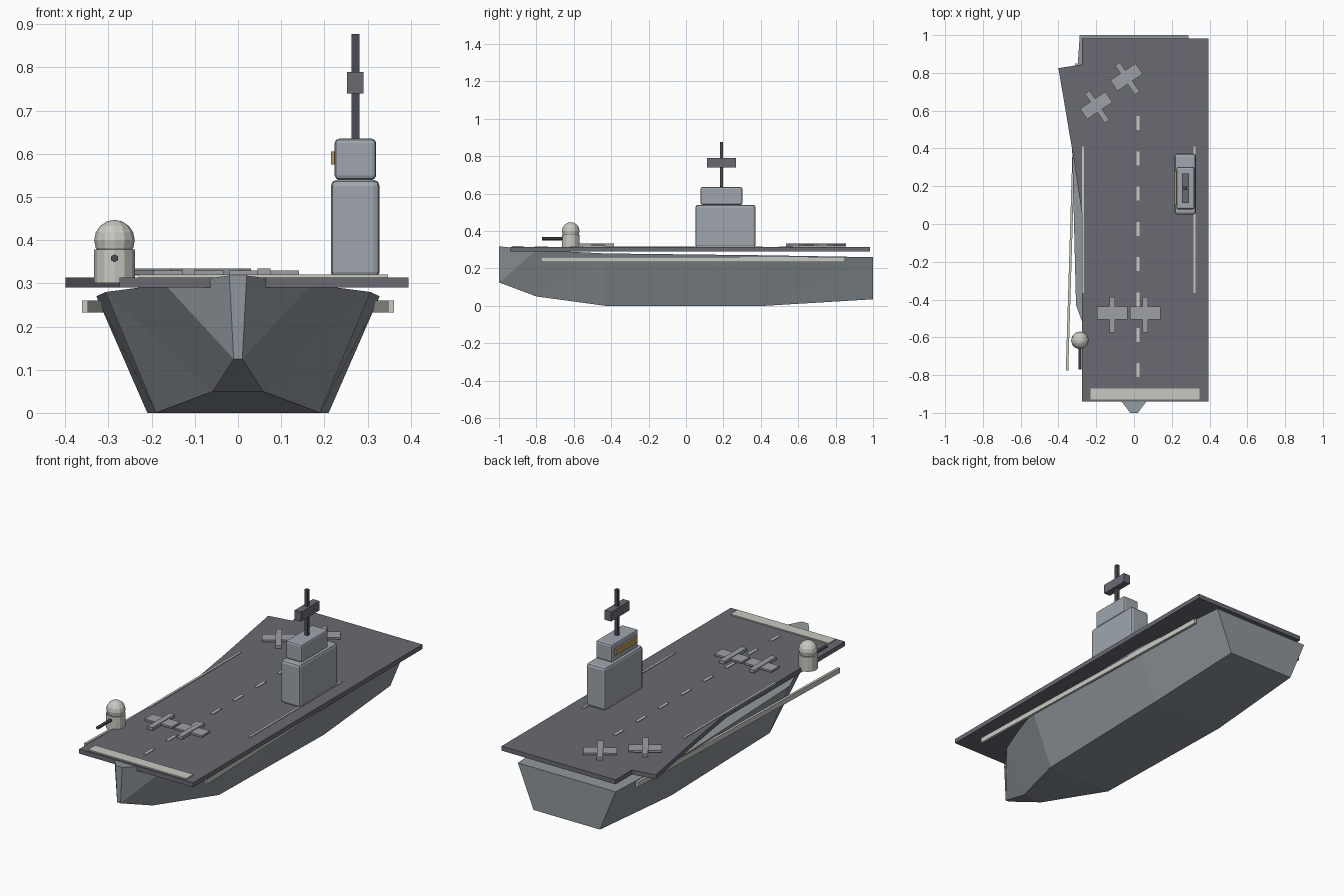
import bpy, bmesh, math
from mathutils import Matrix

if "Cube" in bpy.data.objects:
    bpy.data.objects.remove(bpy.data.objects["Cube"])


def material(name, rgb):
    m = bpy.data.materials.new(name)
    lin = [c / 12.92 if c <= 0.04045 else ((c + 0.055) / 1.055) ** 2.4 for c in rgb]
    m.diffuse_color = (*lin, 1)
    m.use_nodes = True
    m.node_tree.nodes["Principled BSDF"].inputs["Base Color"].default_value = m.diffuse_color
    return m


HULL = material("hull grey", (0.56, 0.59, 0.61))
DECK = material("deck grey", (0.41, 0.42, 0.45))
TOWER = material("tower grey", (0.62, 0.65, 0.68))
MARK = material("pale marking", (0.79, 0.79, 0.76))
PLANE = material("aircraft grey", (0.61, 0.63, 0.65))
DARK = material("dark metal", (0.29, 0.30, 0.33))
GLASS = material("amber window", (0.72, 0.60, 0.34))


def finish(name, bm, mat):
    bmesh.ops.recalc_face_normals(bm, faces=bm.faces)
    me = bpy.data.meshes.new(name)
    bm.to_mesh(me)
    bm.free()
    me.materials.append(mat)
    ob = bpy.data.objects.new(name, me)
    bpy.context.collection.objects.link(ob)
    return ob


def box(name, x, y, z, mat, bevel=0):
    """Box from (min, max) ranges on each axis."""
    bm = bmesh.new()
    bmesh.ops.create_cube(bm, size=1)
    for v in bm.verts:
        v.co = [r[0] if c < 0 else r[1] for r, c in zip((x, y, z), v.co)]
    ob = finish(name, bm, mat)
    if bevel:
        mod = ob.modifiers.new("bevel", "BEVEL")
        mod.width = bevel
        mod.segments = 2
    return ob


def prism(name, outline, z0, z1, mat):
    bm = bmesh.new()
    lo = [bm.verts.new((x, y, z0)) for x, y in outline]
    hi = [bm.verts.new((x, y, z1)) for x, y in outline]
    bm.faces.new(lo)
    bm.faces.new(hi)
    for i in range(len(lo)):
        j = (i + 1) % len(lo)
        bm.faces.new((lo[i], lo[j], hi[j], hi[i]))
    return finish(name, bm, mat)


# Hull: stations of y, top half width, top z, bottom half width, bottom z
stations = [(-1.0, 0.02, 0.318, 0.01, 0.125),
            (-0.8, 0.17, 0.298, 0.058, 0.05),
            (-0.43, 0.307, 0.28, 0.19, 0.0),
            (0.42, 0.328, 0.27, 0.21, 0.0),
            (1.0, 0.287, 0.26, 0.195, 0.035)]
bm = bmesh.new()
rings = [[bm.verts.new(p) for p in ((-a, y, zt), (-b, y, zb), (b, y, zb), (a, y, zt))]
         for y, a, zt, b, zb in stations]
bm.faces.new(rings[0])
bm.faces.new(rings[-1])
for p, q in zip(rings, rings[1:]):
    for t, b in ((0, 1), (3, 2)):
        bm.faces.new((p[t], p[b], q[t]))
        bm.faces.new((p[b], q[b], q[t]))
    bm.faces.new((p[1], p[2], q[2], q[1]))
    bm.faces.new((p[0], p[3], q[3], q[0]))
finish("hull", bm, HULL)

# Flight deck with its angled overhang
prism("flight_deck", [(-0.275, -0.94), (0.395, -0.94), (0.395, 0.983), (-0.275, 0.983),
                      (-0.275, 0.845), (-0.4, 0.825), (-0.32, 0.35), (-0.275, 0.05)],
      0.29, 0.314, DECK)

# Rails tapering along both hull sides
for s, side in ((-1, "left"), (1, "right")):
    prism(side + "_rail", [(s * 0.348, -0.775), (s * 0.361, -0.775),
                           (s * 0.312, 0.85), (s * 0.299, 0.85)], 0.233, 0.26, MARK)

# Deck markings
for i in range(8):
    y = 0.535 - 0.187 * i
    box("centre_dash", (0.012, 0.028), (y - 0.037, y + 0.037), (0.313, 0.318), MARK)
for x in (-0.27, 0.32):
    box("edge_line", (x - 0.006, x + 0.006), (-0.365, 0.41), (0.313, 0.318), MARK)
box("bow_bar", (-0.23, 0.348), (-0.93, -0.87), (0.313, 0.32), MARK)

# Parked aircraft: crossed body and wing
for x, y, angle in ((-0.115, -0.48, 0), (0.06, -0.48, 0),
                    (-0.195, 0.62, 34), (-0.035, 0.77, 34)):
    m = Matrix.Translation((x, y, 0)) @ Matrix.Rotation(math.radians(angle), 4, "Z")
    body = box("aircraft_body", (-0.015, 0.015), (-0.094, 0.094), (0.318, 0.334), PLANE)
    wing = box("aircraft_wing", (-0.081, 0.081), (-0.025, 0.043), (0.32, 0.33), PLANE)
    for ob in (body, wing):
        ob.data.transform(m)

# Island tower, bridge, mast and radar
box("tower", (0.215, 0.328), (0.05, 0.372), (0.312, 0.54), TOWER, 0.014)
box("bridge", (0.224, 0.32), (0.078, 0.302), (0.54, 0.635), TOWER, 0.01)
box("bridge_window", (0.215, 0.2245), (0.1, 0.28), (0.575, 0.606), GLASS)
box("mast", (0.263, 0.281), (0.181, 0.199), (0.63, 0.877), DARK)
box("radar", (0.253, 0.291), (0.112, 0.268), (0.74, 0.79), DECK)

# Gun mount with dome and barrel
GX, GY = -0.286, -0.616
bm = bmesh.new()
bmesh.ops.create_cone(bm, cap_ends=True, segments=12, radius1=0.047, radius2=0.047,
                      depth=0.077, matrix=Matrix.Translation((GX, GY, 0.3395)))
finish("gun_mount", bm, MARK)
bm = bmesh.new()
bmesh.ops.create_uvsphere(bm, u_segments=12, v_segments=8, radius=0.047,
                          matrix=Matrix.Translation((GX, GY, 0.4)))
finish("gun_dome", bm, MARK)
bm = bmesh.new()
bmesh.ops.create_cone(bm, cap_ends=True, segments=6, radius1=0.009, radius2=0.009, depth=0.16,
                      matrix=Matrix.Translation((GX, GY - 0.074, 0.358))
                      @ Matrix.Rotation(math.pi / 2, 4, "X"))
finish("gun_barrel", bm, DARK)
